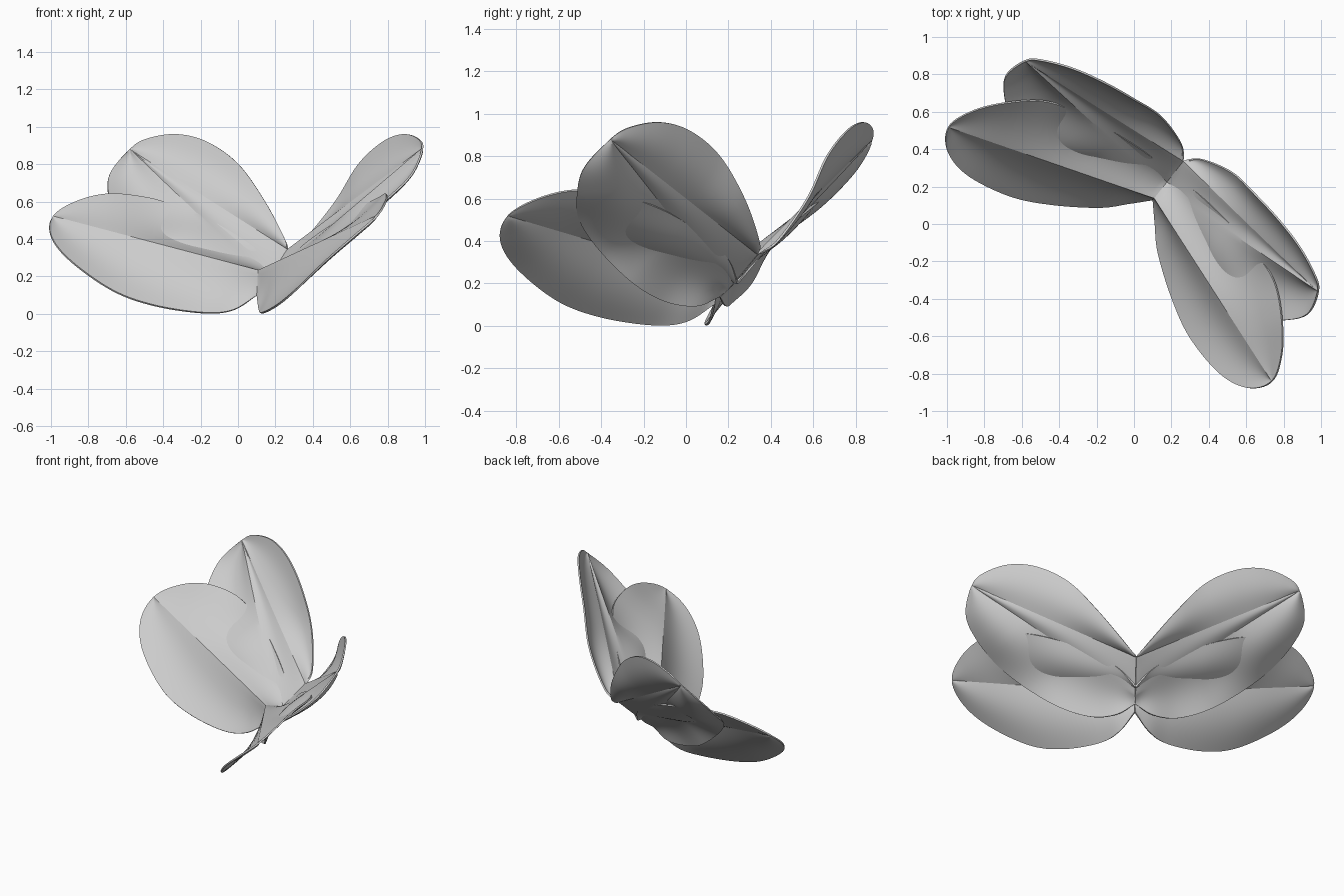
import bpy, bmesh, math
from mathutils import Vector

cube = bpy.data.objects.get("Cube")
if cube:
    bpy.data.objects.remove(cube)

# One pale grey for every wing
grey = bpy.data.materials.new("pale_grey")
grey.use_nodes = True
COLOR = (0.6, 0.6, 0.6, 1)
grey.diffuse_color = COLOR
grey.node_tree.nodes["Principled BSDF"].inputs["Base Color"].default_value = COLOR

# Wing points are (outward, backward, up) from the symmetry plane
OUT = Vector((0.786, -0.618, 0))
BACK = Vector((0.618, 0.786, 0))
UP = Vector((0, 0, 1))
LIFT = Vector((0, -0.72, 0.69))
ROWS, COLS = 64, 16


def smooth_path(points, beyond, count):
    """Catmull-Rom path, resampled evenly; 'beyond' steers its far end."""
    p = [Vector(q) for q in points]
    p = [2 * p[0] - p[1]] + p + [Vector(beyond)]
    dense = []
    for i in range(1, len(p) - 2):
        a, b, c, d = p[i - 1:i + 3]
        for k in range(20):
            t = k / 20
            dense.append(0.5 * (2 * b + (c - a) * t + (2 * a - 5 * b + 4 * c - d) * t * t
                                + (3 * b - a - 3 * c + d) * t ** 3))
    dense.append(p[-2])
    dist = [0]
    for a, b in zip(dense, dense[1:]):
        dist.append(dist[-1] + (b - a).length)
    path, j = [], 0
    for i in range(count + 1):
        want = dist[-1] * i / count
        while j < len(dense) - 2 and dist[j + 1] < want:
            j += 1
        f = (want - dist[j]) / (dist[j + 1] - dist[j])
        path.append(dense[j].lerp(dense[j + 1], min(f, 1)))
    return path


def add_fan(bm, root, tip, edge, beyond, bulges, side):
    """Curved sheet between a straight vein and a rim, closing at the tip.
    It bulges by the first amount near the root and the second near the tip."""
    rim = smooth_path(edge + [tip], beyond, ROWS)
    root, tip = Vector(root), Vector(tip)
    grid = []
    for i, r in enumerate(rim):
        t = i / ROWS
        vein = root.lerp(tip, t)
        f = min(max((t - 0.35) / 0.35, 0), 1)
        f = f * f * (3 - 2 * f)
        height = (bulges[0] * (1 - f) + bulges[1] * f) * max(math.sin(math.pi * t), 0) ** 0.5
        row = []
        for j in range(COLS + 1):
            s = j / COLS
            q = vein.lerp(r, s) + LIFT * height * math.sin(math.pi * s)
            row.append(bm.verts.new(side * q.x * OUT + q.y * BACK + q.z * UP))
        grid.append(row)
    for a, b in zip(grid, grid[1:]):
        for j in range(COLS):
            bm.faces.new((a[j], a[j + 1], b[j + 1], b[j]))


def make_wing(name, fans, tip, side):
    bm = bmesh.new()
    for root, edge, beyond, bulges in fans:
        add_fan(bm, root, tip, edge, beyond, bulges, side)
    bmesh.ops.remove_doubles(bm, verts=bm.verts, dist=0.0005)
    bmesh.ops.recalc_face_normals(bm, faces=bm.faces)
    mesh = bpy.data.meshes.new(name)
    bm.to_mesh(mesh)
    bm.free()
    mesh.materials.append(grey)
    ob = bpy.data.objects.new(name, mesh)
    bpy.context.collection.objects.link(ob)
    thick = ob.modifiers.new("thickness", "SOLIDIFY")
    thick.thickness = 0.01
    thick.offset = 0
    bpy.ops.object.select_all(action="DESELECT")
    ob.select_set(True)
    bpy.context.view_layer.objects.active = ob
    bpy.ops.object.modifier_apply(modifier="thickness")
    bpy.ops.object.shade_smooth_by_angle(angle=math.radians(15))


# Upper wing: two veins with a narrow band between them
upper_tip = (0.995, 0.328, 0.88)
vein_a, vein_b = (0, 0.428, 0.34), (0, 0.253, 0.175)
upper_top = [vein_a, (0.07, 0.494, 0.4), (0.24, 0.54, 0.6), (0.41, 0.525, 0.8),
             (0.6, 0.495, 0.92), (0.774, 0.45, 0.96), (0.925, 0.385, 0.935)]
upper_low = [(0, 0.2, 0.14), (0.11, 0.15, 0.093), (0.26, 0.077, 0.115), (0.45, 0.036, 0.2),
             (0.64, -0.01, 0.35), (0.82, 0.005, 0.5), (0.958, 0.1, 0.63), (1.028, 0.2, 0.75)]
upper_fans = [(vein_a, upper_top, upper_low[-1], (-0.03, -0.03)),
              (vein_a, [vein_b], upper_tip, (-0.012, -0.012)),
              (vein_b, upper_low, upper_top[-1], (0.035, -0.055))]

# Lower wing: one raised vein, sagging to both rims
lower_tip = (1.1, -0.203, 0.52)
vein_c = (0, 0.178, 0.23)
lower_top = [(0, 0.31, 0.2), (0.1, 0.34, 0.305), (0.22, 0.338, 0.39), (0.45, 0.315, 0.505),
             (0.65, 0.272, 0.58), (0.8, 0.21, 0.622), (0.945, 0.08, 0.64), (1.052, -0.06, 0.6)]
lower_low = [(0, 0.168, 0.1), (0.09, 0.071, 0.02), (0.203, -0.045, 0.005), (0.42, -0.195, 0.045),
             (0.622, -0.295, 0.125), (0.864, -0.345, 0.28), (1.025, -0.31, 0.41)]
lower_fans = [(vein_c, lower_top, lower_low[-1], (-0.05, -0.015)),
              (vein_c, lower_low, lower_top[-1], (-0.035, -0.035))]

for label, side in (("left", 1), ("right", -1)):
    make_wing(label + "_upper_wing", upper_fans, upper_tip, side)
    make_wing(label + "_lower_wing", lower_fans, lower_tip, side)
